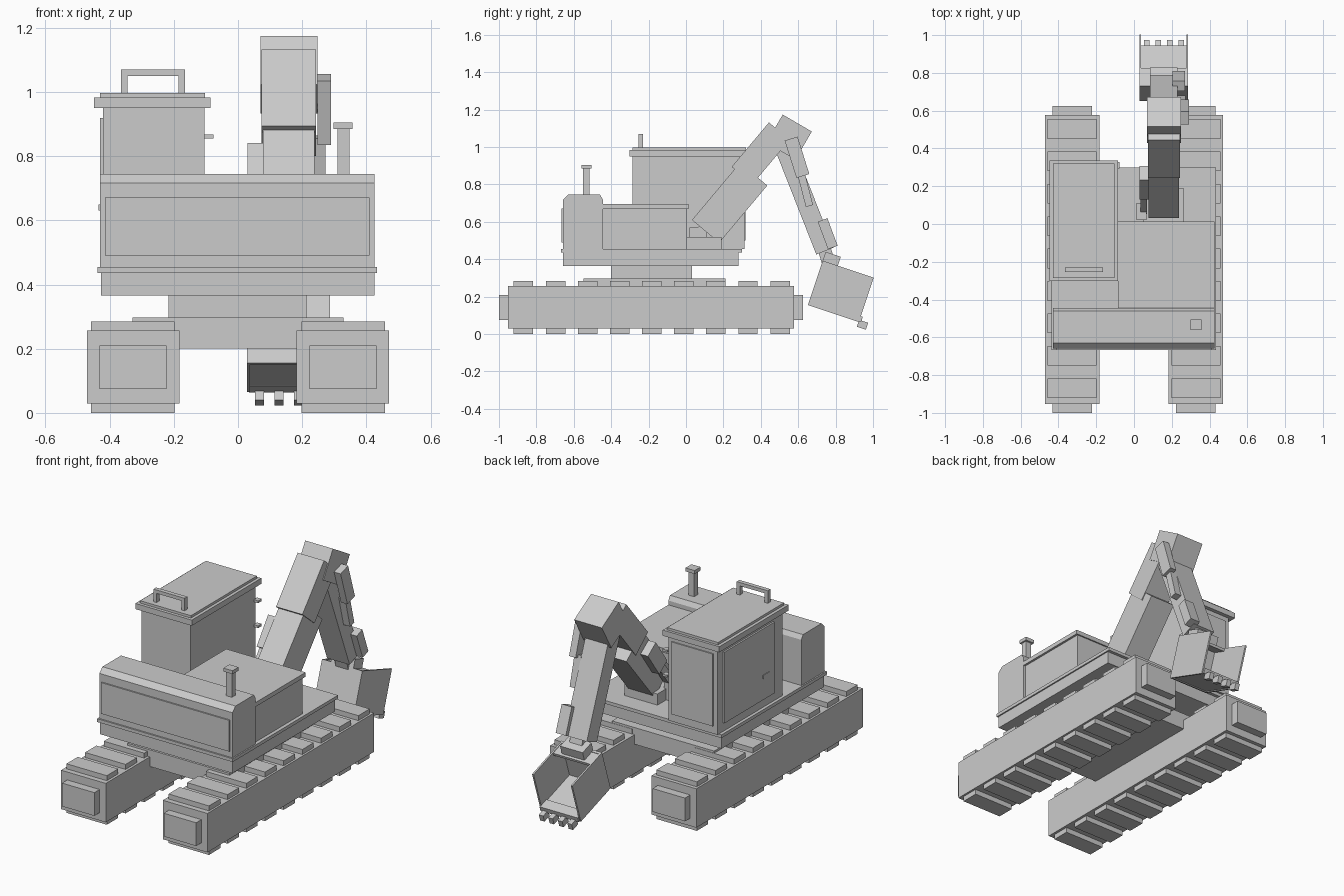
import bpy, bmesh, math
from mathutils import Vector

mat = bpy.data.materials.new("plain grey")
mat.diffuse_color = (0.6, 0.6, 0.6, 1)


def prism(name, x0, x1, pts):
    """Side profile of (y, z) points extruded from x0 to x1."""
    bm = bmesh.new()
    a = [bm.verts.new((x0, y, z)) for y, z in pts]
    b = [bm.verts.new((x1, y, z)) for y, z in pts]
    bm.faces.new(a)
    bm.faces.new(b[::-1])
    n = len(pts)
    for i in range(n):
        j = (i + 1) % n
        bm.faces.new((a[i], b[i], b[j], a[j]))
    bmesh.ops.recalc_face_normals(bm, faces=bm.faces)
    me = bpy.data.meshes.new(name)
    bm.to_mesh(me)
    bm.free()
    me.materials.append(mat)
    ob = bpy.data.objects.new(name, me)
    bpy.context.collection.objects.link(ob)
    return ob


def box(name, x0, x1, y0, y1, z0, z1):
    return prism(name, x0, x1, [(y0, z0), (y1, z0), (y1, z1), (y0, z1)])


def tilted(name, x0, x1, origin, deg, t0, t1, n0, n1):
    """Box in a side frame: t runs along the angle, n to its upper left."""
    c, s = math.cos(math.radians(deg)), math.sin(math.radians(deg))
    o, u, n = Vector(origin), Vector((c, s)), Vector((-s, c))
    return prism(name, x0, x1, [tuple(o + u * t + n * k) for t, k in
                                ((t0, n0), (t1, n0), (t1, n1), (t0, n1))])


def beam(name, x0, x1, p, q, w):
    """Straight bar between two side points."""
    d = Vector(q) - Vector(p)
    return tilted(name, x0, x1, p, math.degrees(math.atan2(d.y, d.x)),
                  0, d.length, -w / 2, w / 2)


# Tracks with end blocks and tread pads
for side, s in (("left", -1), ("right", 1)):
    def span(a, b):
        return sorted((s * a, s * b))
    box(side + "_track", *span(0.183, 0.47), -0.952, 0.577, 0.03, 0.256)
    box(side + "_track_ends", *span(0.223, 0.431), -1.0, 0.625, 0.075, 0.21)
    for i in range(9):
        y = -0.869 + i * 0.1715
        for z in (0.0, 0.25):
            box(side + "_tread_pad", *span(0.198, 0.458), y - 0.052, y + 0.052,
                z, z + 0.035)

# Undercarriage and turntable
box("undercarriage", -0.328, 0.328, -0.548, 0.21, 0.2, 0.297)
box("turntable", -0.216, 0.213, -0.40, 0.032, 0.29, 0.37)

# Upper deck
box("deck_base", -0.427, 0.425, -0.658, 0.282, 0.365, 0.436)
box("deck_trim", -0.438, 0.433, -0.667, 0.30, 0.436, 0.455)

# Counterweight with sloped rear edge and raised rear panel
prism("counterweight", -0.43, 0.425, [(-0.658, 0.455), (-0.445, 0.455), (-0.445, 0.72),
      (-0.46, 0.745), (-0.63, 0.745), (-0.658, 0.717)])
box("rear_panel", -0.414, 0.41, -0.666, -0.65, 0.49, 0.671)

# Engine hood and exhaust
box("engine_hood", -0.08, 0.412, -0.46, 0.005, 0.455, 0.675)
box("hood_lid", -0.085, 0.425, -0.46, 0.013, 0.67, 0.695)
box("exhaust_pipe", 0.31, 0.347, -0.552, -0.517, 0.74, 0.89)
box("exhaust_cap", 0.298, 0.357, -0.56, -0.505, 0.885, 0.905)

# Cab
box("cab", -0.42, -0.105, -0.285, 0.312, 0.455, 0.955)
box("windshield", -0.395, -0.13, 0.305, 0.319, 0.5, 0.92)
box("cab_door", -0.43, -0.415, -0.2, 0.26, 0.505, 0.918)
box("door_handle", -0.434, -0.425, -0.15, -0.09, 0.63, 0.65)
box("cab_roof", -0.448, -0.085, -0.303, 0.335, 0.95, 0.983)
box("roof_panel", -0.43, -0.103, -0.285, 0.32, 0.98, 0.997)
for z in (0.71, 0.855):
    box("grab_bracket", -0.107, -0.077, 0.295, 0.327, z, z + 0.013)

# Roof rail
box("rail_post_left", -0.365, -0.345, -0.255, -0.23, 0.99, 1.052)
box("rail_post_right", -0.185, -0.165, -0.255, -0.23, 0.99, 1.052)
box("rail_bar", -0.365, -0.165, -0.255, -0.23, 1.05, 1.07)

# Boom: thick lower part, narrower upper part, block at the elbow
foot = (0.032, 0.61)
tilted("lower_boom", 0.078, 0.238, foot, 50, 0, 0.40, -0.19, 0)
tilted("upper_boom", 0.073, 0.243, foot, 50, 0.354, 0.664, -0.125, 0.02)
tilted("boom_elbow", 0.07, 0.248, (0.551, 1.053), 59.7, -0.087, 0.087, -0.09, 0.09)
box("boom_bracket", 0.05, 0.262, 0.0, 0.19, 0.45, 0.52)

# Boom lifting cylinder
beam("boom_cylinder", 0.03, 0.078, (0.165, 0.67), (0.27, 0.815), 0.09)
beam("boom_rod", 0.035, 0.07, (0.07, 0.54), (0.18, 0.69), 0.045)
box("boom_cylinder_mount", 0.012, 0.065, 0.02, 0.11, 0.45, 0.57)

# Stick and its cylinder
beam("stick", 0.085, 0.23, (0.516, 1.021), (0.743, 0.444), 0.1)
beam("stick_cylinder", 0.248, 0.29, (0.562, 1.045), (0.625, 0.845), 0.072)
beam("stick_rod", 0.228, 0.272, (0.615, 0.86), (0.66, 0.685), 0.04)
beam("stick_rod_end", 0.205, 0.27, (0.73, 0.61), (0.785, 0.463), 0.055)

# Bucket, in its own tilted frame
q, a = (0.652, 0.155), -18.4
tilted("bucket_link", 0.085, 0.23, q, a, 0.0, 0.085, 0.24, 0.30)
for x in (0.028, 0.277):
    tilted("bucket_side", x, x + 0.01, q, a, 0, 0.287, 0, 0.25)
tilted("bucket_back", 0.035, 0.28, q, a, 0, 0.015, 0.0, 0.25)
tilted("bucket_floor", 0.035, 0.28, q, a, 0, 0.28, 0.005, 0.025)
tilted("bucket_top", 0.035, 0.28, q, a, 0, 0.1, 0.232, 0.247)
tilted("bucket_lip", 0.035, 0.28, q, a, 0.235, 0.298, 0.003, 0.033)
for i in range(4):
    x = 0.067 + i * 0.061
    tilted("bucket_tooth", x - 0.014, x + 0.014, q, a, 0.285, 0.335, -0.027, 0.012)
# Pin block joining stick and bucket
beam("bucket_pin_block", 0.12, 0.2, (0.735, 0.47), (0.765, 0.37), 0.07)
